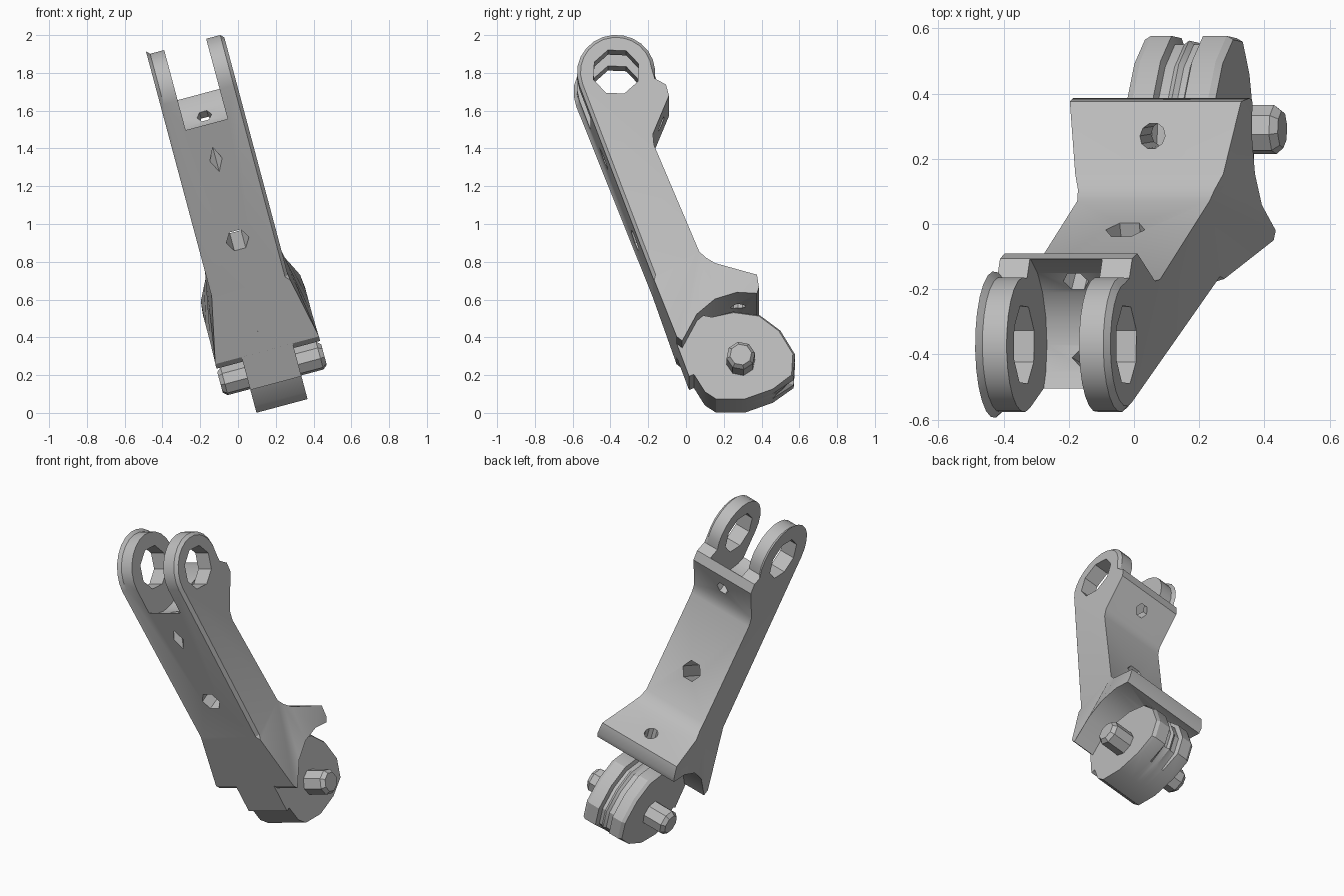
import bpy, bmesh, math
from mathutils import Matrix, Vector

cube = bpy.data.objects.get("Cube")
if cube:
    bpy.data.objects.remove(cube, do_unlink=True)

grey = bpy.data.materials.new("plain_grey")
grey.use_nodes = True
grey.diffuse_color = (0.5, 0.5, 0.5, 1)
grey.node_tree.nodes["Principled BSDF"].inputs["Base Color"].default_value = (0.5, 0.5, 0.5, 1)

# Parts are built upright (x = pin axis), then leaned sideways as one piece
LEAN = Matrix.Translation((0.18, 0, 0.235)) @ Matrix.Rotation(math.radians(-15), 4, 'Y')
EAR = Vector((0, -0.37, 1.57))
EAR_R = 0.207
KNUCKLE = Vector((0, 0.29, 0))


def make_object(name, bm):
    bmesh.ops.recalc_face_normals(bm, faces=bm.faces)
    mesh = bpy.data.meshes.new(name)
    bm.to_mesh(mesh)
    bm.free()
    mesh.materials.append(grey)
    obj = bpy.data.objects.new(name, mesh)
    bpy.context.collection.objects.link(obj)
    return obj


def loft(name, rings):
    """Skin closed rings of points and cap both ends."""
    bm = bmesh.new()
    loops = [[bm.verts.new(p) for p in ring] for ring in rings]
    n = len(loops[0])
    for a, b in zip(loops, loops[1:]):
        for i in range(n):
            j = (i + 1) % n
            bm.faces.new((a[i], a[j], b[j], b[i]))
    bm.faces.new(loops[0])
    bm.faces.new(loops[-1])
    return make_object(name, bm)


def circle(x, centre, r, n, turn=0.0):
    angles = [turn + math.tau * i / n for i in range(n)]
    return [(x, centre.y + r * math.cos(a), centre.z + r * math.sin(a)) for a in angles]


def rod(name, start, end, r, n):
    axis = Vector(end) - Vector(start)
    bm = bmesh.new()
    spin = axis.to_track_quat('Z', 'X').to_matrix().to_4x4()
    bmesh.ops.create_cone(bm, cap_ends=True, segments=n, radius1=r, radius2=r, depth=axis.length,
                          matrix=Matrix.Translation((Vector(start) + Vector(end)) / 2) @ spin)
    return make_object(name, bm)


def cut(target, cutter):
    mod = target.modifiers.new("cut", 'BOOLEAN')
    mod.operation, mod.solver, mod.object = 'DIFFERENCE', 'EXACT', cutter
    bpy.context.view_layer.objects.active = target
    bpy.ops.object.modifier_apply(modifier=mod.name)
    bpy.data.objects.remove(cutter, do_unlink=True)


# Arm side profile: (y, z, half width), up the front, over the ear, down the back
arc = [math.radians(200 - 15 * i) for i in range(15)]
arm = [(-0.177, 0.45, 0.21)]
arm += [(EAR.y + EAR_R * math.cos(a), EAR.z + EAR_R * math.sin(a), 0.21) for a in arc]
arm += [(y, z, 0.21) for y, z in [(-0.106, 1.5), (-0.09, 1.44), (-0.175, 1.23), (-0.17, 1.17), (0.07, 0.585)]]
# Flared foot with an arched underside
foot = [(0.105, 0.55, 0.217), (0.153, 0.515, 0.235), (0.376, 0.441, 0.272), (0.386, 0.37, 0.28),
        (0.376, 0.337, 0.28), (0.27, 0.343, 0.28), (0.153, 0.306, 0.28), (0.058, 0.224, 0.28),
        (-0.02, 0.075, 0.284), (-0.05, 0.1, 0.284)]
bm = bmesh.new()
outline = arm + foot
sides = [[bm.verts.new((s * w, y, z)) for y, z, w in outline] for s in (-1, 1)]
n, k = len(outline), len(arm)
for i in range(n):
    j = (i + 1) % n
    bm.faces.new((sides[0][i], sides[0][j], sides[1][j], sides[1][i]))
rim, foot_faces = [], []
for side in sides:
    bm.faces.new(side[:k])
    foot_faces.append(bm.faces.new(side[k - 1:] + side[:1]))
    rim += [bm.edges.get((side[i], side[i + 1])) for i in range(len(arc))]
bmesh.ops.triangulate(bm, faces=foot_faces)
bmesh.ops.bevel(bm, geom=rim, offset=0.018, segments=1, affect='EDGES')
body = make_object("arm_body", bm)

# Clearance slot between the ears, ear holes, and the drilled holes
cut(body, loft("slot_cutter", [circle(x, EAR, 0.272, 20) for x in (-0.115, 0.115)]))
cut(body, loft("ear_cutter", [circle(x, EAR, 0.127, 8, 0.35) for x in (-0.4, 0.4)]))
cut(body, rod("middle_cutter", (0, -0.36, 0.67), (0, 0.09, 0.84), 0.062, 6))
cut(body, rod("front_cutter", EAR + Vector((0, -0.03, -0.2)), EAR + Vector((0, -0.09, -0.6)), 0.034, 4))
cut(body, rod("lip_cutter", EAR + Vector((0, 0.13, -0.125)), EAR + Vector((0, 0.35, -0.335)), 0.04, 6))
cut(body, rod("foot_cutter", KNUCKLE + Vector((0, -0.01, 0.25)), KNUCKLE + Vector((0, -0.025, 0.6)), 0.04, 10))

# Tongue that carries the knuckle below the foot
tongue = [(-0.09, 0.21), (0.016, -0.08), (0.09, -0.05), (0.25, -0.05), (0.25, 0.22), (0.06, 0.26)]
parts = [body, loft("tongue", [[(x, y, z) for y, z in tongue] for x in (-0.14, 0.14)])]

# Faceted knuckle with a shallow groove round its back
rim_pts = [(0.1, -0.165), (0.16, -0.205), (0.31, -0.205), (0.46, -0.15), (0.57, -0.075), (0.577, 0.045),
           (0.5, 0.175), (0.39, 0.26), (0.25, 0.28), (0.12, 0.24), (0.03, 0.1), (0.03, -0.05)]


def knuckle_ring(x, scale):
    ring = []
    for y, z in rim_pts:
        s = scale if z > -0.1 and y > 0.2 else 1
        ring.append((x, KNUCKLE.y + (y - KNUCKLE.y) * s, z * s))
    return ring


steps = [(-0.14, 0.96), (-0.12, 1), (-0.055, 1), (-0.045, 0.91), (-0.015, 0.91), (0.0, 0.95),
         (0.015, 0.91), (0.035, 0.91), (0.045, 1), (0.12, 1), (0.14, 0.96)]
parts.append(loft("knuckle", [knuckle_ring(x, s) for x, s in steps]))

# Chamfered pivot pin through the knuckle
pin_steps = [(-0.285, 0.058), (-0.262, 0.077), (0.262, 0.077), (0.285, 0.058)]
parts.append(loft("pivot_pin", [circle(x, KNUCKLE, r, 8, 0.2) for x, r in pin_steps]))

for obj in parts:
    obj.matrix_world = LEAN
    bpy.ops.object.select_all(action='DESELECT')
    obj.select_set(True)
    bpy.context.view_layer.objects.active = obj
    bpy.ops.object.shade_smooth_by_angle(angle=math.radians(28))
